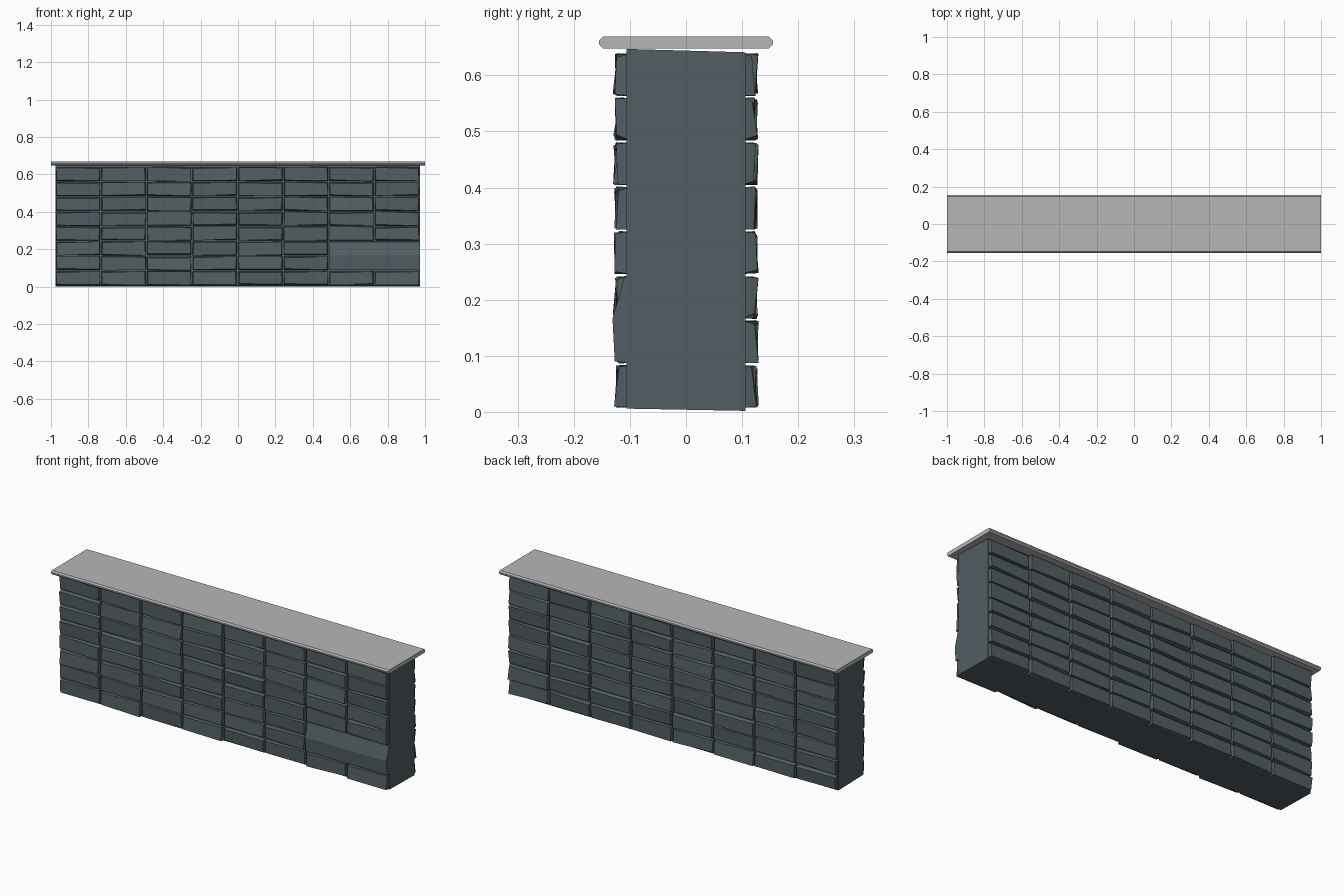
import bpy, bmesh, random

if "Cube" in bpy.data.objects:
    bpy.data.objects.remove(bpy.data.objects["Cube"])

random.seed(7)

def material(name, rgb):
    m = bpy.data.materials.new(name)
    m.diffuse_color = (*rgb, 1)
    m.use_nodes = True
    m.node_tree.nodes["Principled BSDF"].inputs["Base Color"].default_value = m.diffuse_color
    return m

slate = material("slate_stone", (0.085, 0.113, 0.125))
grey = material("pale_capstone", (0.47, 0.47, 0.475))

def make_object(name, bm, mat):
    bmesh.ops.recalc_face_normals(bm, faces=bm.faces)
    me = bpy.data.meshes.new(name)
    bm.to_mesh(me)
    bm.free()
    me.materials.append(mat)
    ob = bpy.data.objects.new(name, me)
    bpy.context.collection.objects.link(ob)
    return ob

def loft(bm, rings):
    """Skin closed rings of points and cap both ends."""
    loops = [[bm.verts.new(p) for p in r] for r in rings]
    for a, b in zip(loops, loops[1:]):
        for i in range(len(a)):
            j = (i + 1) % len(a)
            bm.faces.new((a[i], a[j], b[j], b[i]))
    bm.faces.new(loops[0])
    bm.faces.new(loops[-1])

# Capstone: slab with pointed long edges
bm = bmesh.new()
profile = [(-.148, .648), (.148, .648), (.155, .655), (.155, .662),
           (.148, .669), (-.148, .669), (-.155, .662), (-.155, .655)]
loft(bm, [[(x, y, z) for y, z in profile] for x in (-1, 1)])
make_object("capstone", bm, grey)

# Core of the wall
L, R, COLS, ROWS = -.977, .972, 8, 8
Z0, Z1, Y = .006, .641, .106
bm = bmesh.new()
loft(bm, [[(x, -Y, .006), (x, Y, .002), (x, Y, .641), (x, -Y, .647)] for x in (L, R)])
make_object("wall_core", bm, slate)

# Rough stone blocks: slightly skewed, tapering outward
def rnd(a, b):
    return random.uniform(a, b)

def block(bm, side, x0, x1, z0, z1):
    inner = [(x0, z0), (x1, z0), (x1, z1), (x0, z1)]
    lo, hi = rnd(.121, .129), rnd(.119, .129)
    outer = []
    for (x, z), sx, sz, d in zip(inner, (1, -1, -1, 1), (1, 1, -1, -1), (lo, lo, hi, hi)):
        outer.append((x + sx * rnd(.001, .007), side * (d + rnd(-.004, .002)),
                      z + sz * rnd(-.001, .010)))
    loft(bm, [[(x, side * .1, z) for x, z in inner], outer])

dx, dz = (R - L) / COLS, (Z1 - Z0) / ROWS
for name, side in (("front_blocks", -1), ("back_blocks", 1)):
    bm = bmesh.new()
    for r in range(ROWS):
        for c in range(COLS):
            if side == -1 and r in (1, 2) and c >= 6:
                continue  # space for the large merged block
            block(bm, side, L + c * dx + .003, L + (c + 1) * dx - .003,
                  Z0 + r * dz + .002, Z0 + (r + 1) * dz - .002)
    make_object(name, bm, slate)

# Large ridged block at the right of the front
bm = bmesh.new()
ridge = [(-.1, .088), (-.127, .09), (-.131, .166), (-.11, .24), (-.1, .243)]
x0 = L + 6 * dx + .004
loft(bm, [[(x, y, z) for y, z in ridge] for x in (x0, x0 + dx, R)])
make_object("large_front_block", bm, slate)
